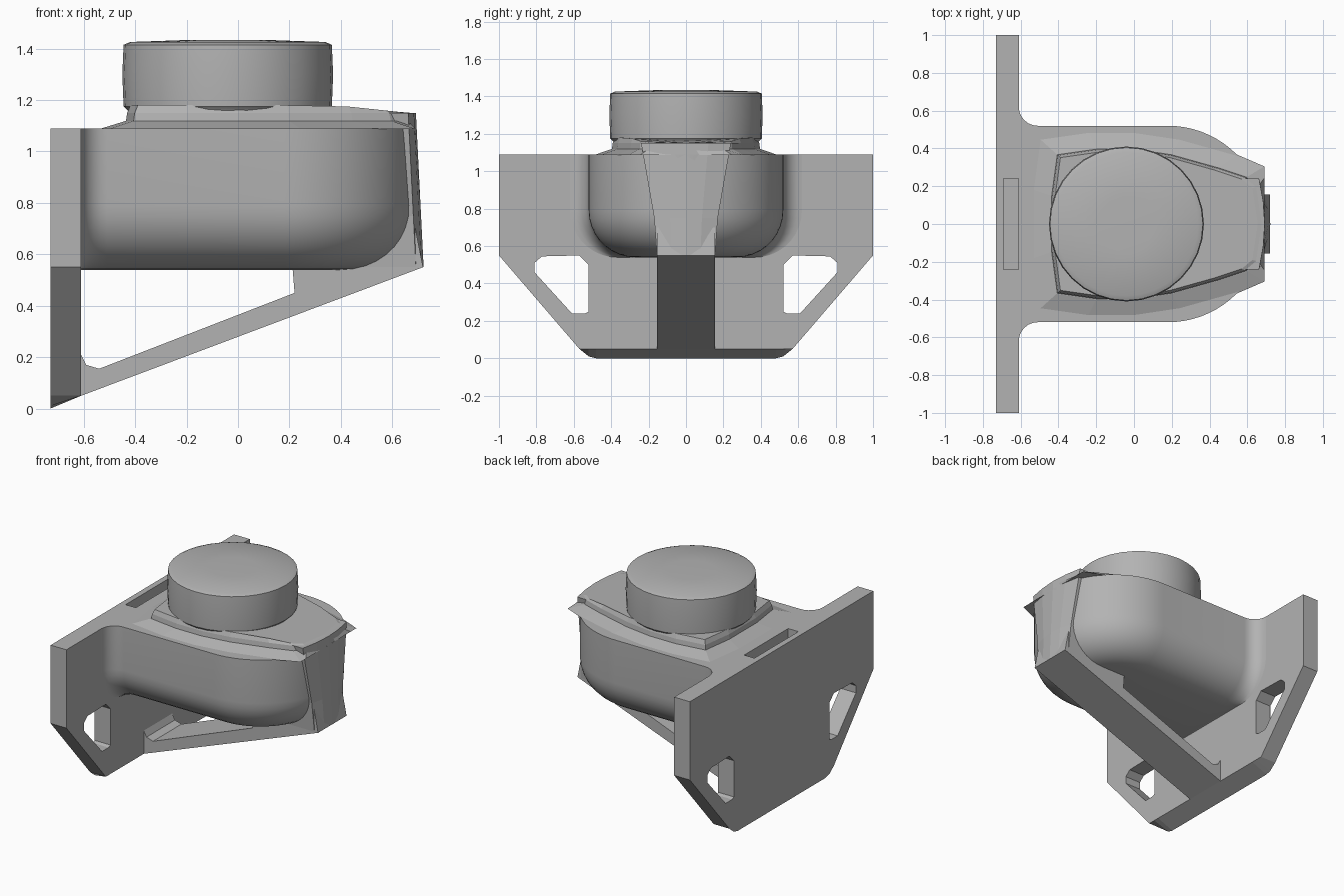
import bpy, bmesh, math

if "Cube" in bpy.data.objects:
    bpy.data.objects.remove(bpy.data.objects["Cube"])

grey = bpy.data.materials.new("plain grey")
grey.use_nodes = True
colour = (0.45, 0.45, 0.45, 1)
grey.diffuse_color = colour
grey.node_tree.nodes["Principled BSDF"].inputs["Base Color"].default_value = colour


def finish(bm, name, smooth=False):
    bmesh.ops.recalc_face_normals(bm, faces=bm.faces)
    mesh = bpy.data.meshes.new(name)
    bm.to_mesh(mesh)
    bm.free()
    mesh.materials.append(grey)
    obj = bpy.data.objects.new(name, mesh)
    bpy.context.collection.objects.link(obj)
    if smooth:
        bpy.ops.object.select_all(action="DESELECT")
        obj.select_set(True)
        bpy.context.view_layer.objects.active = obj
        bpy.ops.object.shade_smooth_by_angle(angle=math.radians(35))
    return obj


def loft(name, rings, smooth=False):
    """Skin a stack of closed rings and cap both ends."""
    bm = bmesh.new()
    loops = [[bm.verts.new(p) for p in ring] for ring in rings]
    for low, high in zip(loops, loops[1:]):
        for i in range(len(low)):
            j = (i + 1) % len(low)
            bm.faces.new((low[i], low[j], high[j], high[i]))
    bm.faces.new(loops[0])
    bm.faces.new(loops[-1])
    return finish(bm, name, smooth)


def mirrored(half):
    """Complete a half outline by reflecting it across y."""
    return half + [(x, -y) for x, y in reversed(half) if abs(y) > 1e-4]


def cut(obj, cutter):
    mod = obj.modifiers.new("cut", "BOOLEAN")
    mod.operation = "DIFFERENCE"
    mod.solver = "EXACT"
    mod.object = cutter
    bpy.context.view_layer.update()
    graph = bpy.context.evaluated_depsgraph_get()
    mesh = bpy.data.meshes.new_from_object(obj.evaluated_get(graph))
    obj.modifiers.clear()
    obj.data = mesh
    bpy.data.objects.remove(cutter)


# Mounting plate with a slanted lower edge
BACK, FRONT = -0.73, -0.61
half = [(1, 1.09), (1, 0.55), (0.57, 0.05), (0.52, 0.01), (0.48, 0)]
outline = half + [(-y, z) for y, z in reversed(half)]
plate = loft("mounting_plate", [
    [(BACK, y, z) for y, z in outline],
    [(FRONT, y, max(z, 0.05)) for y, z in outline]])

# Two bolt openings and the slot in the top edge
opening = [(0.52, 0.25), (0.54, 0.24), (0.61, 0.24), (0.81, 0.46),
           (0.81, 0.51), (0.77, 0.545), (0.57, 0.55), (0.52, 0.5)]
for side in (1, -1):
    cut(plate, loft("opening_cutter", [
        [(x, side * y, z) for y, z in opening] for x in (-0.9, -0.4)]))
slot = [(-0.69, 0.24), (-0.612, 0.24), (-0.612, -0.24), (-0.69, -0.24)]
cut(plate, loft("slot_cutter", [[(x, y, z) for x, y in slot] for z in (0.8, 1.2)]))


# Housing: rounded nose, flared root, rounded lower edge
def housing_outline(inset):
    half = []
    for i in range(7):
        a = math.radians(15 * i)
        half.append((FRONT + 0.1 * (1 - math.cos(a)),
                     0.62 - 0.1 * math.sin(a) - inset))
    for i in range(19):
        a = math.radians(90 - 5 * i)
        half.append((0.18 + (0.515 - inset) * math.cos(a),
                     (0.52 - inset) * math.sin(a)))
    return mirrored(half)


R, BOTTOM = 0.25, 0.54
rings = []
for i in range(10):
    a = math.radians(10 * i)
    z = BOTTOM + R * (1 - math.cos(a))
    rings.append([(x, y, z) for x, y in housing_outline(R * (1 - math.sin(a)))])
rings.append([(x, y, 1.09) for x, y in housing_outline(0)])
loft("housing", rings, True)

# Diagonal brace under the housing
brace = [(FRONT, 0.05), (0.72, 0.55), (0.69, 0.7), (0.2, 0.7), (0.22, 0.45),
         (-0.54, 0.155), (-0.59, 0.17), (FRONT, 0.21)]
loft("brace", [[(x, y, z) for x, z in brace] for y in (-0.155, 0.155)])


# Nose block joining the brace tip to the raised lid
def nose_ring(tip, width, z):
    half = [(0.35, width), (tip - 0.03, width), (tip - 0.008, width / 2), (tip, 0)]
    return [(x, y, z) for x, y in mirrored(half)]


loft("nose", [nose_ring(0.722, 0.155, 0.55), nose_ring(0.712, 0.17, 0.75),
              nose_ring(0.692, 0.24, 1.15)])

# Raised lid with a shallow skirt
lid = mirrored([(-0.44, 0.15), (-0.41, 0.37), (-0.2, 0.4), (0, 0.4), (0.2, 0.37),
                (0.45, 0.3), (0.6, 0.25), (0.66, 0.2), (0.69, 0)])


def lid_ring(scale, z, drop=0):
    return [(min(x * scale, 0.69), y * scale, z - drop * max(x - 0.4, 0))
            for x, y in lid]


loft("lid_skirt", [lid_ring(1.22, 1.088), lid_ring(1, 1.118)])
loft("lid", [lid_ring(1, 1.09), lid_ring(0.98, 1.15), lid_ring(0.95, 1.18, 0.1)])

# Round knob with a faint dome
rings = []
for r, z in [(0.37, 1.1), (0.38, 1.15), (0.405, 1.175), (0.41, 1.3),
             (0.405, 1.415), (0.38, 1.426), (0.15, 1.434)]:
    rings.append([(-0.04 + r * math.cos(t * math.tau / 32),
                   r * math.sin(t * math.tau / 32), z) for t in range(32)])
loft("knob", rings, True)
